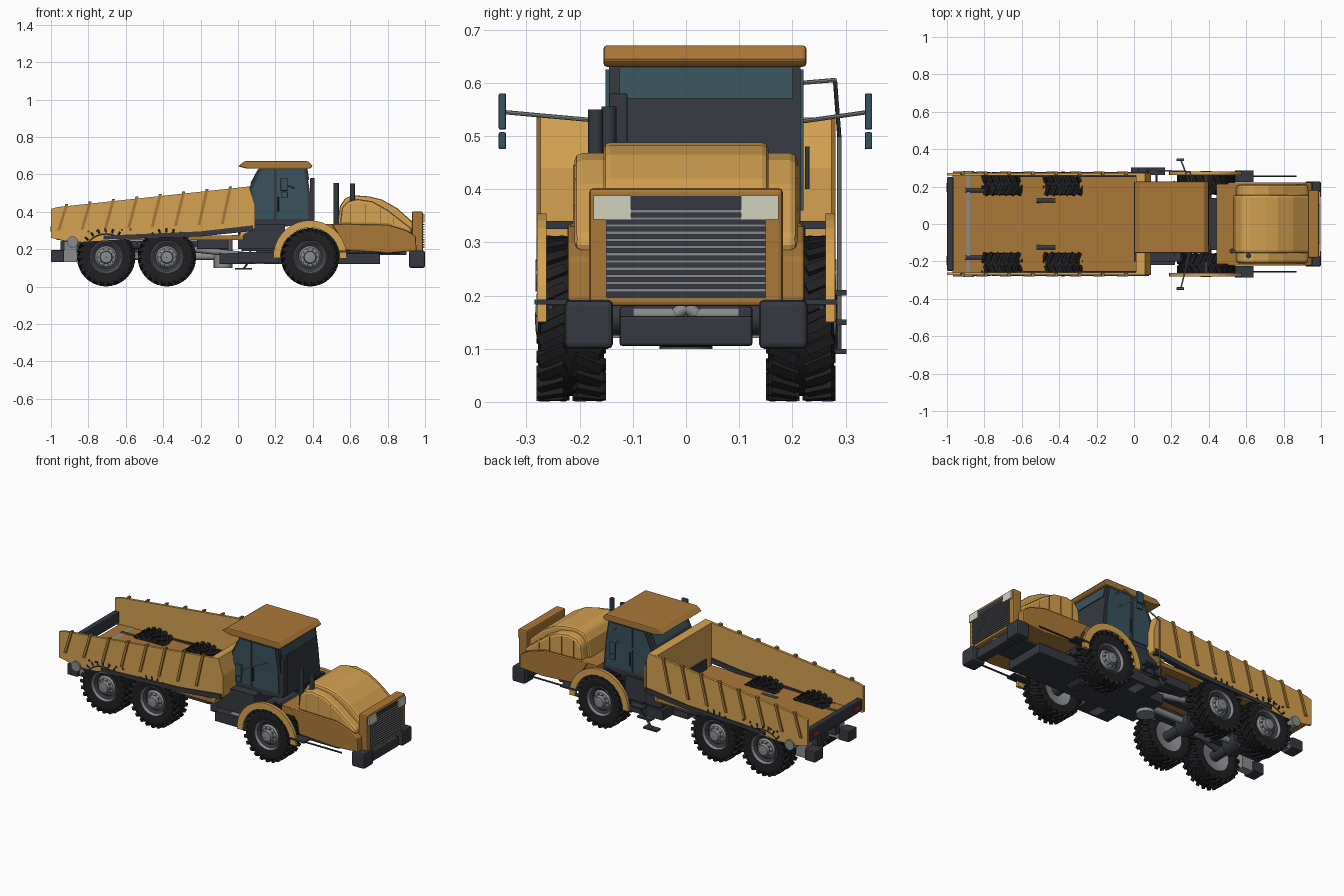
import bpy, bmesh, math
from mathutils import Vector, Matrix

if "Cube" in bpy.data.objects:
    bpy.data.objects.remove(bpy.data.objects["Cube"])

def mat(name, r, g, b):
    m = bpy.data.materials.new(name)
    m.diffuse_color = (r, g, b, 1)
    m.use_nodes = True
    m.node_tree.nodes["Principled BSDF"].inputs["Base Color"].default_value = m.diffuse_color
    return m

YEL = mat("yellow_paint", 0.66, 0.36, 0.08)
ORA = mat("ochre_paint", 0.40, 0.19, 0.04)
DARK = mat("dark_metal", 0.035, 0.04, 0.05)
RUB = mat("rubber", 0.014, 0.014, 0.016)
TEAL = mat("tinted_glass", 0.04, 0.085, 0.11)
GREY = mat("steel", 0.25, 0.26, 0.27)
LAMP = mat("lamp", 0.65, 0.65, 0.52)
RED = mat("red_lamp", 0.35, 0.02, 0.02)

def finish(bm, name, m, bevel=0, smooth=False):
    bmesh.ops.recalc_face_normals(bm, faces=bm.faces[:])
    me = bpy.data.meshes.new(name)
    bm.to_mesh(me)
    bm.free()
    me.materials.append(m)
    ob = bpy.data.objects.new(name, me)
    bpy.context.collection.objects.link(ob)
    if bevel:
        b = ob.modifiers.new("bevel", 'BEVEL')
        b.width, b.segments, b.limit_method = bevel, 2, 'ANGLE'
    if smooth:
        bpy.context.view_layer.objects.active = ob
        ob.select_set(True)
        bpy.ops.object.shade_smooth_by_angle(angle=math.radians(35))
        ob.select_set(False)
    return ob

def add_prism(bm, pts, y0, y1):
    a = [bm.verts.new((x, y0, z)) for x, z in pts]
    b = [bm.verts.new((x, y1, z)) for x, z in pts]
    bm.faces.new(a)
    bm.faces.new(b[::-1])
    for i in range(len(pts)):
        j = (i + 1) % len(pts)
        bm.faces.new((a[i], b[i], b[j], a[j]))

def prism(name, profiles, y0, y1, m, both=False, bevel=0):
    """Extrude x-z profiles along y; both=True adds the mirrored copy."""
    bm = bmesh.new()
    for pts in profiles:
        add_prism(bm, pts, y0, y1)
        if both:
            add_prism(bm, pts, -y0, -y1)
    return finish(bm, name, m, bevel)

def rect(x0, x1, z0, z1):
    return [(x0, z0), (x1, z0), (x1, z1), (x0, z1)]

def box(name, x0, x1, y0, y1, z0, z1, m, both=False, bevel=0):
    return prism(name, [rect(x0, x1, z0, z1)], y0, y1, m, both, bevel)

def rods(name, paths, r, m, both=False, seg=12):
    bm = bmesh.new()
    for path in paths:
        for p, q in zip(path, path[1:]):
            for s in ((1, -1) if both else (1,)):
                a, b = Vector((p[0], p[1]*s, p[2])), Vector((q[0], q[1]*s, q[2]))
                d = b - a
                M = Matrix.Translation((a+b)/2) @ d.to_track_quat('Z', 'Y').to_matrix().to_4x4()
                bmesh.ops.create_cone(bm, cap_ends=True, segments=seg, radius1=r, radius2=r, depth=d.length, matrix=M)
    return finish(bm, name, m, smooth=True)

def lathe(name, prof, m, seg=36):
    """Revolve a closed (radius, y) profile about the y axis."""
    bm = bmesh.new()
    rings = [[bm.verts.new((r*math.cos(t), y, r*math.sin(t))) for r, y in prof]
             for t in (2*math.pi*i/seg for i in range(seg))]
    for i in range(seg):
        a, b = rings[i], rings[(i+1) % seg]
        for k in range(len(prof)):
            l = (k+1) % len(prof)
            bm.faces.new((a[k], a[l], b[l], b[k]))
    return finish(bm, name, m, smooth=True)

# Wheel parts: tyre, tread lugs, rim and hub (outer side is +y)
tyre = lathe("tyre", [(.088, -.052), (.125, -.06), (.142, -.055), (.146, -.04), (.146, .04),
                      (.142, .055), (.125, .06), (.088, .052)], RUB)
bm = bmesh.new()
for i in range(24):
    for s in (-1, 1):
        a = 2*math.pi*(i + (0.25 if s > 0 else -0.25))/24
        M = (Matrix.Rotation(a, 4, 'Y') @ Matrix.Translation((0, s*.034, .143))
             @ Matrix.Rotation(s*.45, 4, 'Z') @ Matrix.Diagonal((.019, .056, .024, 1)))
        bmesh.ops.create_cube(bm, size=1, matrix=M)
lugs = finish(bm, "tread_lugs", RUB)
rim = lathe("rim", [(.001, -.03), (.09, -.05), (.092, .05), (.084, .054), (.078, .035),
                    (.06, .025), (.05, .04), (.034, .045), (.03, .064), (.001, .066)], GREY)
ring = lathe("rim_ring", [(.06, .02), (.076, .02), (.076, .040), (.060, .032)], DARK)
bm = bmesh.new()
for i in range(10):
    t = 2*math.pi*i/10
    bmesh.ops.create_cone(bm, cap_ends=True, segments=6, radius1=.004, radius2=.004, depth=.02,
        matrix=Matrix.Translation((.042*math.cos(t), .045, .042*math.sin(t))) @ Matrix.Rotation(math.pi/2, 4, 'X'))
bolts = finish(bm, "wheel_bolts", GREY)
first = True
for x, yc in ((.385, .218), (-.38, .214), (-.705, .214)):
    for s in (1, -1):
        for src in (tyre, lugs, rim, ring, bolts):
            ob = src if first else src.copy()
            if not first:
                bpy.context.collection.objects.link(ob)
            ob.location = (x, s*yc, .157)
            ob.rotation_euler = (0, 0, 0 if s > 0 else math.pi)
        first = False
rods("axles", [[(x, -.2, .157), (x, .2, .157)] for x in (-.705, -.38, .385)], .03, DARK)
rods("differentials", [[(x, -.05, .157), (x, .05, .157)] for x in (-.705, -.38, .385)], .055, DARK, seg=20)

# Chassis
box("front_frame", -.1, .76, -.125, .125, .12, .18, DARK, bevel=.006)
box("front_frame_upper", .1, .9, -.1, .1, .17, .26, DARK)
box("rear_rails", -.95, -.05, .065, .105, .18, .245, DARK, both=True)
box("rear_crossmembers", -.6, -.5, -.1, .1, .17, .23, GREY)
box("hitch_block", -.22, -.05, .06, .2, .2, .255, DARK, both=True, bevel=.005)
rods("articulation_joint", [[(-.08, 0, .1), (-.08, 0, .26)]], .05, GREY, seg=20)
rods("drive_shaft", [[(-.7, 0, .16), (.1, 0, .16)]], .018, GREY)
rods("steering_rams", [[(-.25, .12, .2), (.03, .09, .17)]], .016, GREY, both=True)
rods("suspension_beams", [[(-.7, .13, .17), (-.54, .13, .225), (-.38, .13, .17)]], .022, DARK, both=True)
box("frame_bracket", .09, .14, .12, .2, .12, .185, GREY, both=True)
box("side_tanks", .0, .22, .125, .22, .125, .185, DARK, both=True)
box("tail_blocks", -1, -.93, .12, .2, .13, .195, DARK, both=True, bevel=.005)
box("tail_brackets", -.93, -.86, .13, .18, .13, .24, GREY, both=True)
rods("tipping_pivot", [[(-.885, -.283, .238), (-.885, .283, .238)]], .03, GREY, seg=20)
rods("tipping_rams", [[(-.52, .125, .262), (-.42, .125, .262)], [(-.9, .18, .258), (-.76, .18, .258)]], .014, DARK, both=True)

# Dump bed
prism("bed_sides", [[(-1, .26), (-1, .415), (-.965, .425), (.06, .535), (.09, .44), (.09, .31),
                     (.0, .29), (-.85, .238), (-.92, .243)]], .258, .273, YEL, both=True)
prism("bed_floor", [[(-.97, .25), (-.97, .265), (.03, .275), (.03, .25)]], -.258, .258, ORA)
prism("bed_headboard", [[(.01, .265), (.01, .53), (.06, .535), (.09, .44), (.09, .31)]], -.262, .262, YEL)
box("bed_tail_bar", -1, -.965, -.25, .25, .275, .345, DARK, bevel=.006)
box("tail_lamps", -1.0, -.99, .17, .22, .295, .32, RED, both=True).location.x = -.003
prism("bed_lower_rail", [[(-.72, .252), (-.72, .272), (-.2, .295), (.08, .327), (.08, .297), (-.2, .268)]],
      .25, .279, DARK, both=True)
ribs = []
for i in range(8):
    x = -.915 + .125*i
    z = .425 + (x + .965)*.107
    b = .30 + (x + .9)*.04
    ribs.append([(x-.008, z+.010), (x+.008, z+.012), (x-.036, b), (x-.052, b)])
prism("bed_ribs", ribs, .262, .281, ORA, both=True)
rods("bed_bolts", [[(-.8+.045*i, .27, .295+.002*i), (-.8+.045*i, .278, .295+.002*i)] for i in range(6)],
     .006, DARK, both=True, seg=8)

# Cab, set off towards +y
prism("cab_shell", [[(.02, .19), (.02, .34), (.06, .53), (.115, .637), (.365, .637), (.385, .5),
                     (.4, .34), (.25, .32), (.24, .19)]], -.145, .215, DARK)
sides = [[(.085, .36), (.075, .52), (.125, .625), (.192, .625), (.192, .36)],
         [(.205, .36), (.205, .625), (.352, .625), (.372, .5), (.376, .36)]]
prism("left_windows", sides, .212, .221, TEAL)
prism("right_windows", sides, -.151, -.142, TEAL)
prism("windscreen", [[(.36, .57), (.36, .63), (.371, .632), (.381, .57)]], -.125, .2, TEAL)
prism("rear_window", [[(.065, .55), (.105, .625), (.118, .625), (.09, .55)]], -.12, .19, TEAL)
prism("cab_roof", [[(0, .643), (.035, .67), (.375, .67), (.4, .645), (.385, .63), (.05, .63)]],
      -.155, .226, ORA, bevel=.006)
box("front_pillars", .385, .41, -.145, -.11, .35, .58, DARK, bevel=.004)
box("cab_lower_skirt", .0, .25, -.2, .225, .2, .335, DARK)
rods("door_handles", [[(.215, -.16, .4), (.215, -.16, .48)], [(.215, .228, .4), (.215, .228, .48)]], .004, DARK)

# Mirrors
for side, y0, y1 in (("left", .215, .343), ("right", -.145, -.345)):
    s = 1 if y1 > 0 else -1
    rods(side+"_mirror_arm", [[(.3, y0, .527), (.25, y1, .545)]], .004, GREY, seg=8)
    box(side+"_mirror", .228, .268, y1-.007, y1+.007, .512, .58, TEAL, bevel=.003)
    box(side+"_mirror_small", .23, .266, y1-.007, y1+.007, .475, .507, TEAL, bevel=.003)

# Bonnet
crown = [(.53, .33), (.545, .43), (.575, .475), (.62, .488), (.7, .482), (.77, .465), (.85, .42), (.94, .34), (.94, .28), (.8, .325)]
prism("bonnet_crown", [crown], -.155, .155, YEL, bevel=.012)
prism("bonnet_shoulders", [[(.545, .33), (.555, .42), (.585, .455), (.64, .468), (.72, .455), (.80, .41),
                            (.93, .31), (.93, .28), (.8, .325)]], -.21, .21, YEL, bevel=.015)
prism("bonnet_seams", [rect(x, x+.004, .335, z) for x, z in ((.6, .44), (.68, .445), (.76, .42), (.83, .37))],
      .205, .212, ORA, both=True)
prism("bonnet_lower", [[(.5, .335), (.8, .33), (.9, .3), (.95, .27), (.955, .19), (.8, .18), (.56, .195), (.55, .26)]],
      -.223, .223, ORA, bevel=.006)
box("bonnet_deck", .44, .56, -.215, .215, .29, .335, ORA)
box("engine_bay", .38, .56, -.14, .14, .18, .30, DARK)
rods("exhaust_stacks", [[(.525, -.145, .33), (.525, -.145, .555)], [(.612, -.17, .44), (.612, -.17, .55)]], .014, DARK)

# Grille, headlamps, bumper
box("grille_frame", .93, .988, -.182, .182, .18, .402, ORA, bevel=.008)
box("grille_panel", .97, .990, -.15, .15, .195, .387, DARK)
prism("grille_slats", [rect(.98, .996, .207+.0135*i, .213+.0135*i) for i in range(12)], -.15, .15, GREY)
box("headlamps", .97, .998, .103, .174, .343, .388, LAMP, both=True)
box("bumper_corners", .915, 1, .137, .228, .1, .192, DARK, both=True, bevel=.01)
box("bumper_centre", .93, .985, -.125, .125, .105, .162, DARK, bevel=.006)
rods("tow_eye", [[(.95, -.1, .165), (.95, .1, .165)], [(.96, -.02, .165), (.96, 0, .178), (.96, .02, .165)]], .012, GREY)

# Front wheel arches and side steps
arch = [(.385+r*math.cos(t), .157+r*math.sin(t)) for r, ts in ((.197, range(19)), (.158, range(18, -1, -1)))
        for t in (math.radians(-2+i*10.2) for i in ts)]
bm = bmesh.new()
n = len(arch)
for i in range(18):
    for s in (1, -1):
        add_prism(bm, [arch[i], arch[i+1], arch[n-2-i], arch[n-1-i]], s*.262, s*.28)
bmesh.ops.remove_doubles(bm, verts=bm.verts[:], dist=1e-5)
seen = {}
for f in bm.faces[:]:
    seen.setdefault(tuple(round(c, 5) for c in f.calc_center_median()), []).append(f)
inner = [f for f in bm.faces if abs(f.normal.y) < .5 and all(len(e.link_faces) > 2 for e in f.edges if abs((e.verts[0].co-e.verts[1].co).y) < .005)]
bmesh.ops.delete(bm, geom=inner, context='FACES_ONLY')
finish(bm, "wheel_arches", YEL)
box("arch_brackets", .375, .395, .2, .27, .325, .34, DARK, both=True)
box("bonnet_steps", .54, .64, .225, .285, .183, .193, DARK, both=True)
rods("bonnet_step_rods", [[(.54, .255, .178), (.87, .255, .178)]], .005, DARK, both=True, seg=8)

# Access ladder and handrail on the +y side
for i, (x, z) in enumerate(((.03, .095), (.07, .15), (.12, .205))):
    box("ladder_step_%d" % i, x-.045, x+.045, .262, .302, z-.005, z+.005, DARK)
rods("handrail", [[(.31, .22, .6), (.3, .28, .605), (.065, .288, .5), (.065, .288, .15), (.03, .288, .095)]], .004, GREY, seg=8)
rods("ladder_strut", [[(.12, .28, .205), (.07, .28, .15), (.03, .28, .095)], [(.12, .2, .205), (.12, .28, .205)]], .005, DARK, seg=8)
